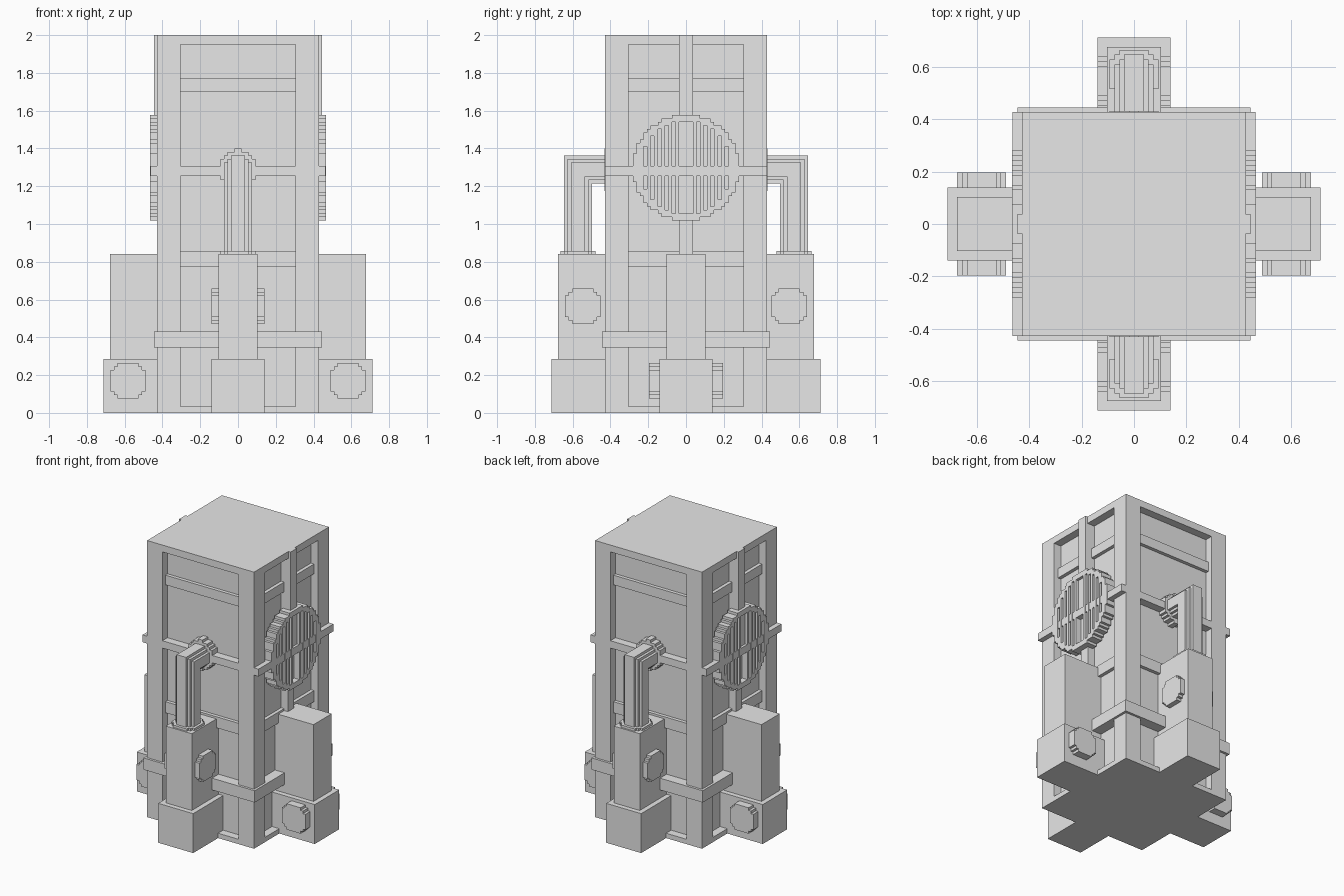
import bpy
import bmesh
import math
from mathutils import Matrix, Vector

if "Cube" in bpy.data.objects:
    bpy.data.objects.remove(bpy.data.objects["Cube"], do_unlink=True)

STEP = 2 / 107            # size of one stair step on the rounded parts
BODY, PANEL, OPEN = 0.428, 0.37, 0.305

grey = bpy.data.materials.new("light_grey")
grey.use_nodes = True
grey.diffuse_color = (0.8, 0.8, 0.8, 1)
for node in grey.node_tree.nodes:
    if node.type == "BSDF_PRINCIPLED":
        node.inputs["Base Color"].default_value = (0.8, 0.8, 0.8, 1)


def finish(name, bm, turn=0):
    """Turn the mesh about z by quarter turns and link it as an object."""
    bmesh.ops.recalc_face_normals(bm, faces=bm.faces)
    bm.transform(Matrix.Rotation(turn * math.pi / 2, 4, "Z"))
    mesh = bpy.data.meshes.new(name)
    bm.to_mesh(mesh)
    bm.free()
    mesh.materials.append(grey)
    obj = bpy.data.objects.new(name, mesh)
    bpy.context.scene.collection.objects.link(obj)
    return obj


def add_box(bm, x, y, z):
    size = Vector((x[1] - x[0], y[1] - y[0], z[1] - z[0]))
    mid = Vector((x[0] + x[1], y[0] + y[1], z[0] + z[1])) / 2
    bmesh.ops.create_cube(bm, size=1, matrix=Matrix.Translation(mid) @ Matrix.Diagonal(size).to_4x4())


def box(name, x, y, z, turn=0):
    bm = bmesh.new()
    add_box(bm, x, y, z)
    return finish(name, bm, turn)


def column_height(i, r):
    """Half height of stair column i in a circle of r steps."""
    return round(math.sqrt(max(r * r - (i + 0.5) ** 2, 0)))


def stair_circle(r):
    """Outline of a circle made of square steps."""
    n = int(r)
    top = []
    for i in range(-n, n):
        h = column_height(i, r)
        for p in ((i, h), (i + 1, h)):
            if not top or top[-1] != p:
                top.append(p)
    points = top + [(a, -b) for a, b in reversed(top)]
    count = len(points)
    keep = []
    for k, (a, b) in enumerate(points):
        (pa, pb), (na, nb) = points[k - 1], points[(k + 1) % count]
        if not (pa == a == na or pb == b == nb):
            keep.append((a * STEP, b * STEP))
    return keep


def loft(bm, rings):
    """Skin a list of point rings and cap both ends."""
    rows = [[bm.verts.new(p) for p in ring] for ring in rings]
    n = len(rows[0])
    for lower, upper in zip(rows, rows[1:]):
        for k in range(n):
            j = (k + 1) % n
            bm.faces.new((lower[k], lower[j], upper[j], upper[k]))
    bm.faces.new(rows[0])
    bm.faces.new(rows[-1])


def stair_disc(name, axis, center, r, lo, hi, turn=0):
    """Stepped disc along an axis; center holds the two other coordinates."""
    rings = []
    for d in (lo, hi):
        ring = []
        for a, b in stair_circle(r):
            p = [center[0] + a, center[1] + b]
            p.insert("xyz".index(axis), d)
            ring.append(p)
        rings.append(ring)
    bm = bmesh.new()
    loft(bm, rings)
    return finish(name, bm, turn)


# Main tower: core, caps and corner posts
span = (-BODY, BODY)
box("tower_core", (-PANEL, PANEL), (-PANEL, PANEL), (0.02, 1.97))
box("top_cap", span, span, (1.95, 2))
box("bottom_cap", span, span, (0, 0.035))
for turn in range(4):
    box("corner_post", (OPEN, BODY), (OPEN, BODY), (0.035, 1.95), turn)

# Each side: rails, lower belt and stacked boxes (modelled on +x and turned)
gap = (-OPEN, OPEN)
for turn in range(4):
    box("middle_rail", (PANEL, BODY), gap, (1.255, 1.308), turn)
    for low, high in ((1.70, 1.77), (0.775, 0.855)):
        box("panel_bar", (PANEL, PANEL + 0.025), gap, (low, high), turn)
    box("belt", (PANEL, 0.445), (-0.445, 0.445), (0.345, 0.43), turn)
    box("lower_box", (PANEL, 0.712), (-0.14, 0.14), (0, 0.285), turn)
    box("upper_box", (PANEL, 0.677), (-0.104, 0.104), (0.285, 0.84), turn)

# Left and right sides: lower knobs, ribs, outer rail and round vent
for turn in (0, 2):
    for side in (-1, 1):
        stair_disc("lower_knob", "y", (0.582, 0.17), 5.3, side * 0.13, side * 0.196, turn)
    box("upper_rib", (PANEL, 0.446), (-0.036, 0.036), (1.3, 2), turn)
    box("lower_rib", (PANEL, 0.424), (-0.036, 0.036), (0.035, 1.3), turn)
    box("outer_rail", (PANEL, 0.464), span, (1.255, 1.308), turn)

    vent = stair_disc("round_vent", "x", (0, 1.298), 15, 0.385, 0.466, turn)
    slots = bmesh.new()
    add_box(slots, (0.415, 0.5), (-2 * STEP, 2 * STEP), (1.298 - 13 * STEP, 1.298 + 13 * STEP))
    for i in range(3, 12, 2):
        h = column_height(i, 13) * STEP
        for y in (i, -i - 1):
            add_box(slots, (0.415, 0.5), (y * STEP, (y + 1) * STEP), (1.298 - h, 1.298 + h))
    cutter = finish("vent_slot_cutter", slots, turn)
    cutter.hide_render = True
    cut = vent.modifiers.new("slots", "BOOLEAN")
    cut.operation = "DIFFERENCE"
    cut.solver = "EXACT"
    cut.object = cutter
    bpy.context.view_layer.update()
    graph = bpy.context.evaluated_depsgraph_get()
    carved = bpy.data.meshes.new_from_object(vent.evaluated_get(graph))
    vent.modifiers.clear()
    vent.data = carved
    bpy.data.objects.remove(cutter, do_unlink=True)

# Front and back: upper knobs, bent pipe, collar and wall flange
for turn in (1, 3):
    for side in (-1, 1):
        stair_disc("upper_knob", "y", (0.546, 0.565), 5.3, side * 0.09, side * 0.14, turn)
    stair_disc("pipe_collar", "z", (0.572, 0), 5.3, 0.83, 0.857, turn)
    stair_disc("wall_flange", "x", (0, 1.288), 5.6, PANEL - 0.01, 0.432, turn)
    outline = stair_circle(4)
    pipe = bmesh.new()
    loft(pipe, [
        [(0.572 + w, u, 0.83) for u, w in outline],
        [(0.572 + w, u, 1.288 + w) for u, w in outline],
        [(PANEL, u, 1.288 + w) for u, w in outline],
    ])
    finish("bent_pipe", pipe, turn)
